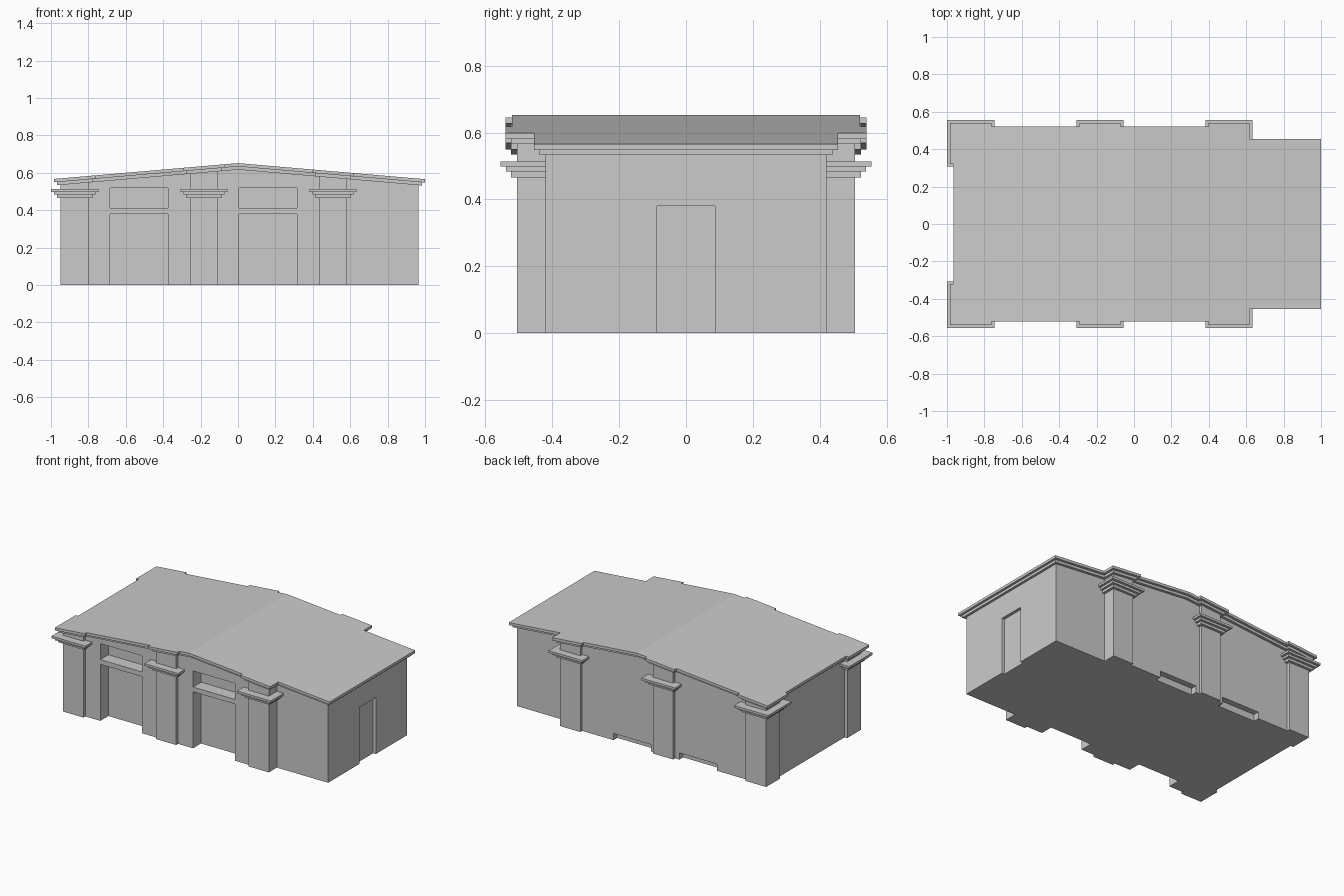
import bpy, bmesh
from mathutils import Vector

if "Cube" in bpy.data.objects:
    bpy.data.objects.remove(bpy.data.objects["Cube"])

RIDGE, SLOPE = 0.652, 0.086

# Footprint of the front half (left to right), mirrored to the back
half = [(-.93, -.357), (-.95, -.357), (-.95, -.505), (-.797, -.505), (-.797, -.485),
        (-.257, -.485), (-.257, -.505), (-.107, -.505), (-.107, -.485),
        (.433, -.485), (.433, -.505), (.583, -.505), (.583, -.42), (.965, -.42)]
footprint = half + [(x, -y) for x, y in reversed(half)]


def offset(points, d):
    """Grow a right-angled counter-clockwise outline by d."""
    out = []
    for i, p in enumerate(points):
        p = Vector(p)
        a = (p - Vector(points[i - 1])).normalized()
        b = (Vector(points[(i + 1) % len(points)]) - p).normalized()
        out.append(p + d * (Vector((a.y, -a.x)) + Vector((b.y, -b.x))))
    return out


def finish(bm, name):
    bmesh.ops.recalc_face_normals(bm, faces=bm.faces)
    mesh = bpy.data.meshes.new(name)
    bm.to_mesh(mesh)
    bm.free()
    ob = bpy.data.objects.new(name, mesh)
    bpy.context.collection.objects.link(ob)
    return ob


def gabled(name, grow, drop_top, drop_bottom=None):
    """Extrude the footprint; the top (and optionally the bottom) follows the gable."""
    bm = bmesh.new()
    face = bm.faces.new([bm.verts.new((p.x, p.y, 0)) for p in offset(footprint, grow)])
    ext = bmesh.ops.extrude_face_region(bm, geom=[face], use_keep_orig=True)
    for v in ext["geom"]:
        if isinstance(v, bmesh.types.BMVert):
            v.co.z = 1
    bmesh.ops.bisect_plane(bm, geom=bm.verts[:] + bm.edges[:] + bm.faces[:],
                           plane_co=(0, 0, 0), plane_no=(1, 0, 0))
    for v in bm.verts:
        gable = RIDGE - SLOPE * abs(v.co.x)
        if v.co.z > .5:
            v.co.z = gable - drop_top
        elif drop_bottom is not None:
            v.co.z = gable - drop_bottom
    return finish(bm, name)


def boxes(name, extents):
    bm = bmesh.new()
    for x0, x1, y0, y1, z0, z1 in extents:
        vs = bmesh.ops.create_cube(bm, size=1)["verts"]
        for v in vs:
            v.co = Vector((x1 if v.co.x > 0 else x0,
                           y1 if v.co.y > 0 else y0,
                           z1 if v.co.z > 0 else z0))
    return finish(bm, name)


# Walls with pilasters, and the stepped roof edge
walls = gabled("walls", 0, .034)
gabled("roof_molding", .018, .018, .035)
gabled("roof", .035, 0, .018)

# Recesses: front bays with upper panels, side door, low openings at the back
cuts = [(.945, 1.2, -.087, .087, -.1, .38)]
for x in (-.685, .005):
    cuts.append((x, x + .311, -.7, -.40, -.1, .38))
    cuts.append((x, x + .311, -.7, -.40, .412, .52))
for x in (-.57, -.08):
    cuts.append((x, x + .28, .445, .7, -.1, .045))
cutter = boxes("recess_cutter", cuts)
cutter.hide_render = True
cutter.hide_set(True)
mod = walls.modifiers.new("recesses", 'BOOLEAN')
mod.operation = 'DIFFERENCE'
mod.solver = 'EXACT'
mod.object = cutter

# Stepped capitals around each pilaster, front and back
steps = [(.018, .466, .483), (.034, .483, .498), (.05, .498, .513)]
names = ("corner", "middle", "right")
for name, x0, x1 in zip(names, (-.95, -.257, .433), (-.797, -.107, .583)):
    for side, s in (("front", -1), ("back", 1)):
        parts = []
        for d, z0, z1 in steps:
            inner = .357 - d if name == "corner" else .415
            y0, y1 = sorted((s * inner, s * (.505 + d)))
            parts.append((x0 - d, x1 + d, y0, y1, z0, z1))
        boxes(f"{name}_capital_{side}", parts)
